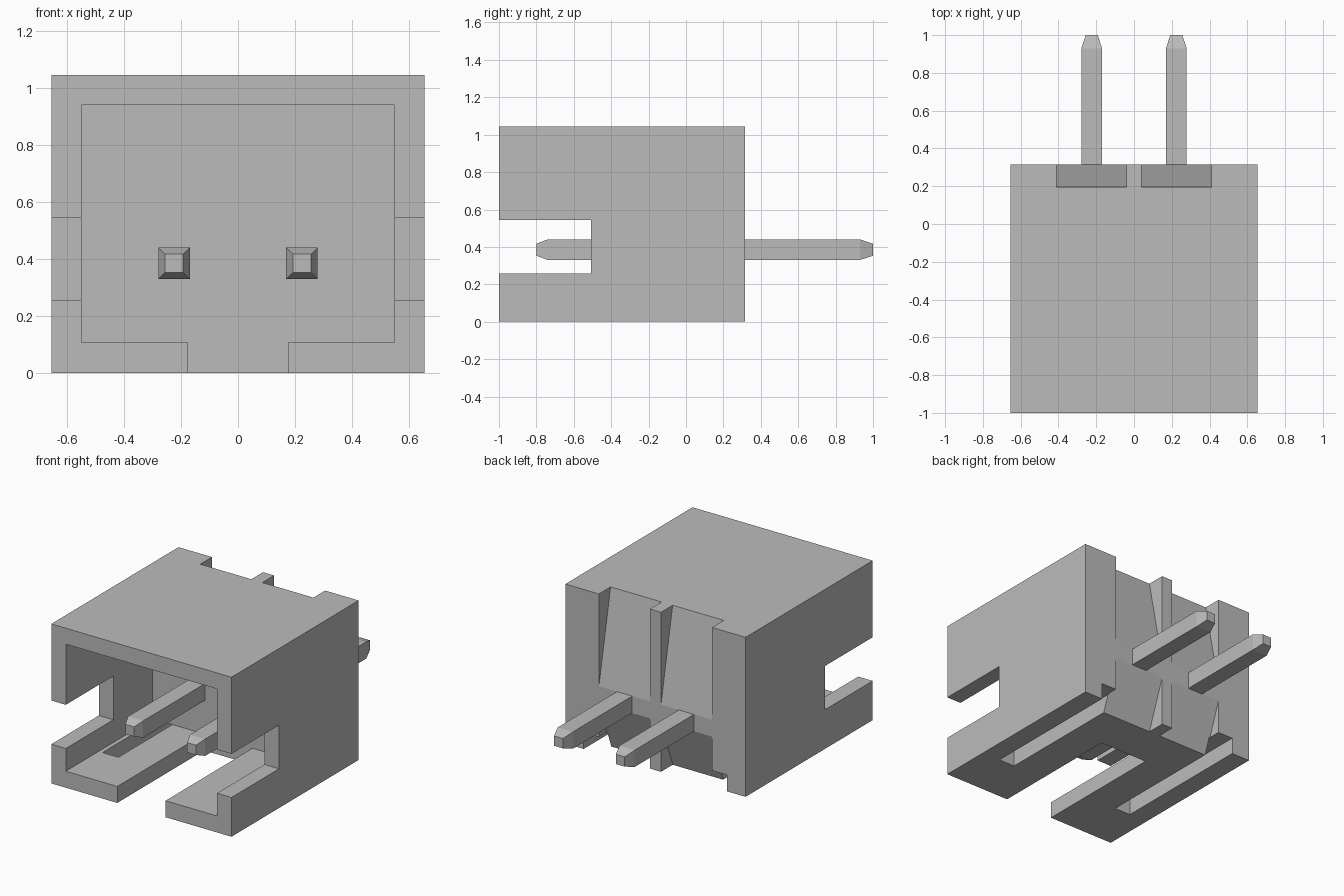
import bpy, bmesh

if "Cube" in bpy.data.objects:
    bpy.data.objects.remove(bpy.data.objects["Cube"], do_unlink=True)

# Single light grey plastic
GREY = (0.5, 0.5, 0.5, 1.0)
mat = bpy.data.materials.new("light_grey")
mat.use_nodes = True
mat.diffuse_color = GREY
mat.node_tree.nodes["Principled BSDF"].inputs["Base Color"].default_value = GREY


def make_object(name, bm):
    bmesh.ops.recalc_face_normals(bm, faces=bm.faces)
    mesh = bpy.data.meshes.new(name)
    bm.to_mesh(mesh)
    bm.free()
    mesh.materials.append(mat)
    obj = bpy.data.objects.new(name, mesh)
    bpy.context.collection.objects.link(obj)
    return obj


def prism(name, x0, x1, profile):
    """Extrude a (y, z) profile from x0 to x1."""
    bm = bmesh.new()
    face = bm.faces.new([bm.verts.new((x0, y, z)) for y, z in profile])
    ext = bmesh.ops.extrude_face_region(bm, geom=[face])
    verts = [v for v in ext["geom"] if isinstance(v, bmesh.types.BMVert)]
    bmesh.ops.translate(bm, verts=verts, vec=(x1 - x0, 0, 0))
    return make_object(name, bm)


def box(name, x0, x1, y0, y1, z0, z1):
    return prism(name, x0, x1, [(y0, z0), (y1, z0), (y1, z1), (y0, z1)])


def cut(target, cutter):
    cutter.hide_render = True
    mod = target.modifiers.new("cut", 'BOOLEAN')
    mod.operation = 'DIFFERENCE'
    mod.solver = 'EXACT'
    mod.object = cutter
    bpy.context.view_layer.objects.active = target
    bpy.ops.object.modifier_apply(modifier=mod.name)
    bpy.data.objects.remove(cutter, do_unlink=True)


def pin(name, cx, cz):
    """Square pin with chamfered tips, as rings of (y, half width)."""
    bm = bmesh.new()
    rings = []
    for y, h in [(-0.80, 0.032), (-0.74, 0.055), (0.93, 0.055), (1.0, 0.032)]:
        rings.append([bm.verts.new((cx + sx * h, y, cz + sz * h))
                      for sx, sz in ((-1, -1), (1, -1), (1, 1), (-1, 1))])
    for a, b in zip(rings, rings[1:]):
        for i in range(4):
            j = (i + 1) % 4
            bm.faces.new((a[i], a[j], b[j], b[i]))
    bm.faces.new(rings[0])
    bm.faces.new(rings[-1])
    return make_object(name, bm)


# Housing block
W, BACK, TOP = 0.653, 0.316, 1.045
housing = box("housing", -W, W, -1.0, BACK, 0.0, TOP)

# Front cavity, open floor gap and side wall notches
cut(housing, box("cavity_cutter", -0.548, 0.548, -1.1, -0.10, 0.108, 0.94))
cut(housing, box("floor_gap_cutter", -0.175, 0.175, -1.1, -0.10, -0.1, 0.2))
cut(housing, box("side_notch_cutter", -0.8, 0.8, -1.1, -0.508, 0.257, 0.543))

for s in (-1, 1):
    # Floor slot running out through the back
    x0, x1 = sorted((s * 0.405, s * 0.52))
    cut(housing, box("floor_slot_cutter", x0, x1, -0.66, 0.5, -0.1, 0.108))
    # Tapered back recesses above and below the pin
    x0, x1 = sorted((s * 0.04, s * 0.41))
    cut(housing, prism("upper_recess_cutter", x0, x1,
                       [(0.155, 1.245), (0.356, 0.24), (0.356, 1.245)]))
    cut(housing, prism("lower_recess_cutter", x0, x1,
                       [(0.158, -0.1), (0.353, -0.1), (0.353, 0.43)]))

# Contact pins
for side, s in (("left", 1), ("right", -1)):
    pin(side + "_pin", s * 0.224, 0.385)
